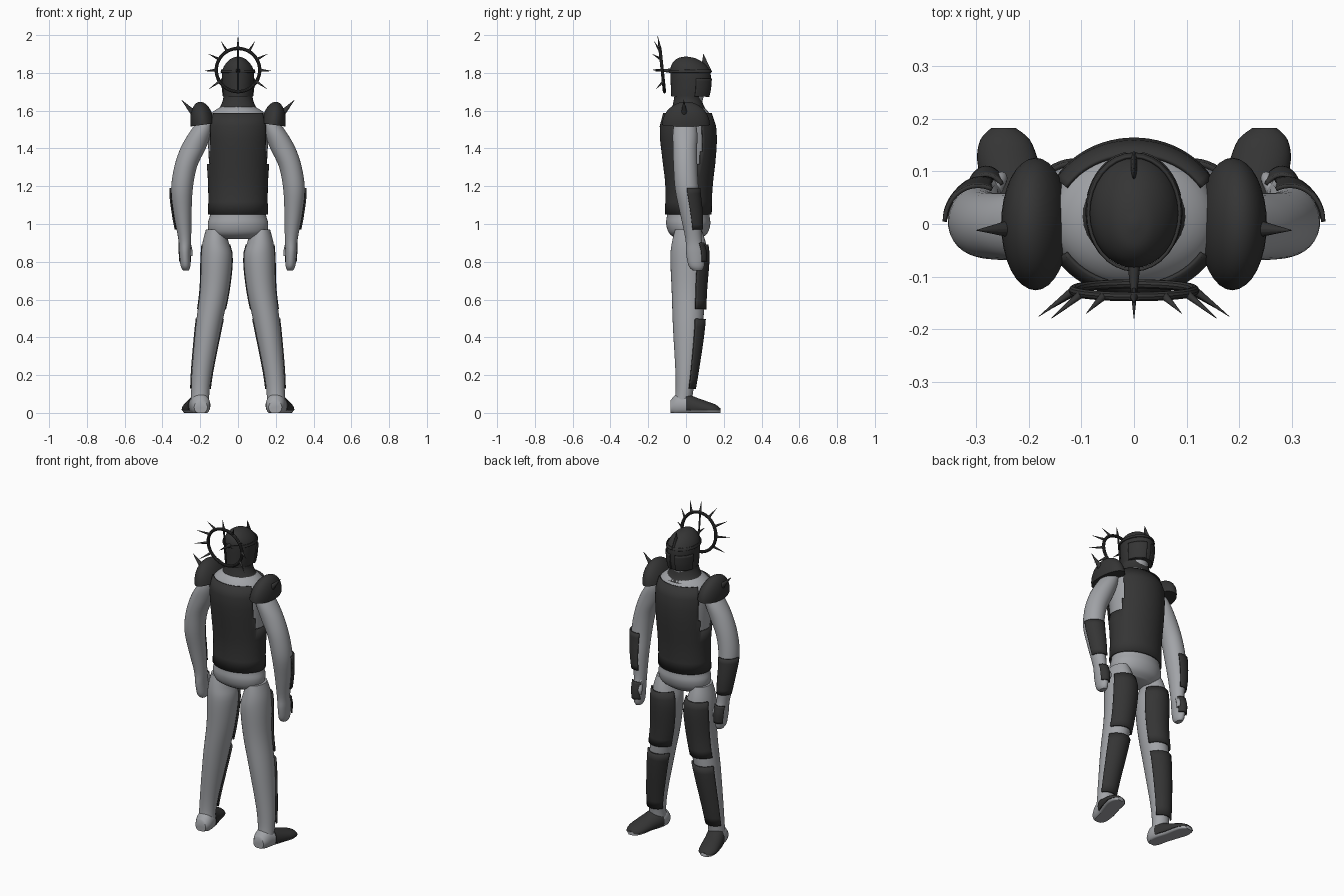
import bpy, bmesh, math
from mathutils import Vector, Matrix

if "Cube" in bpy.data.objects:
    bpy.data.objects.remove(bpy.data.objects["Cube"])


def material(name, colour):
    m = bpy.data.materials.new(name)
    m.use_nodes = True
    m.diffuse_color = colour
    m.node_tree.nodes["Principled BSDF"].inputs["Base Color"].default_value = colour
    return m


SUIT = material("light grey suit", (0.36, 0.37, 0.39, 1))
ARMOUR = material("charcoal armour", (0.035, 0.035, 0.035, 1))


def finish(name, bm, mat, mirror=False, thick=0):
    bmesh.ops.recalc_face_normals(bm, faces=bm.faces)
    me = bpy.data.meshes.new(name)
    bm.to_mesh(me)
    bm.free()
    me.materials.append(mat)
    ob = bpy.data.objects.new(name, me)
    bpy.context.collection.objects.link(ob)
    bpy.ops.object.select_all(action="DESELECT")
    ob.select_set(True)
    bpy.context.view_layer.objects.active = ob
    bpy.ops.object.shade_smooth_by_angle(angle=math.radians(45))
    if thick:
        s = ob.modifiers.new("thickness", "SOLIDIFY")
        s.thickness = thick
        s.offset = 1
    if mirror:
        ob.modifiers.new("mirror", "MIRROR")
    return ob


def sample(rings, t):
    """Smooth interpolation through a list of rings."""
    i = min(int(t), len(rings) - 2)
    f = t - i
    a, b, c, d = (rings[max(0, min(len(rings) - 1, i + k))] for k in (-1, 0, 1, 2))
    return [q + f * ((r - p) / 2 + f * (p - 2.5 * q + 2 * r - s / 2
            + f * ((s - p) / 2 + 1.5 * (q - r)))) for p, q, r, s in zip(a, b, c, d)]


def loft(rings, arc=(0, 360), sides=32, steps=4, grow=0, span=None):
    """Skin ellipses (z, x, y, rx, ry); a partial arc or z span gives an open plate."""
    full = arc[1] - arc[0] == 360
    count = (len(rings) - 1) * steps
    levels = [sample(rings, i / steps) for i in range(count + 1)]
    if span:
        # resample between two heights
        fine = [sample(rings, i / 40) for i in range((len(rings) - 1) * 40 + 1)]
        heights = [span[0] + (span[1] - span[0]) * i / 8 for i in range(9)]
        levels = [min(fine, key=lambda r: abs(r[0] - h)) for h in heights]
    bm = bmesh.new()
    rows = []
    for z, x, y, rx, ry in levels:
        row = []
        for k in range(sides if full else sides + 1):
            a = math.radians(arc[0] + (arc[1] - arc[0]) * k / sides)
            row.append(bm.verts.new((x + (rx + grow) * math.cos(a),
                                     y + (ry + grow) * math.sin(a), z)))
        rows.append(row)
    for lo, hi in zip(rows, rows[1:]):
        for k in range(sides):
            j = (k + 1) % len(lo)
            bm.faces.new((lo[k], lo[j], hi[j], hi[k]))
    if full and not span:
        bm.faces.new(rows[0])
        bm.faces.new(rows[-1])
    return bm


def spike(name, a, b, r, mirror=False, tip=0.0005, squash=1):
    a, b = Vector(a), Vector(b)
    d = b - a
    bm = bmesh.new()
    m = Matrix.Translation((a + b) / 2) @ d.to_track_quat("Z", "Y").to_matrix().to_4x4()
    bmesh.ops.create_cone(bm, cap_ends=True, segments=12, radius1=r, radius2=tip,
                          depth=d.length, matrix=m)
    for v in bm.verts:
        v.co.x *= squash
    return finish(name, bm, ARMOUR, mirror)


# Torso and pelvis
torso = [(0.92, 0, 0.015, 0.10, 0.06), (0.95, 0, 0.012, 0.148, 0.10),
         (1.0, 0, 0.012, 0.16, 0.117), (1.06, 0, 0.012, 0.147, 0.112),
         (1.2, 0, 0.016, 0.146, 0.113), (1.35, 0, 0.016, 0.155, 0.13),
         (1.48, 0, 0.012, 0.16, 0.14), (1.56, 0, 0.008, 0.155, 0.128),
         (1.6, 0, 0.008, 0.125, 0.105), (1.63, 0, 0.01, 0.07, 0.07)]
finish("torso", loft(torso, sides=48), SUIT)

# Chest and back armour, open at the sides under the arms
vest = loft(torso, sides=72, grow=0.004, span=(1.05, 1.585))
cut = []
for f in vest.faces:
    c = f.calc_center_median()
    if c.z > 1.31 and abs(c.x) > 0.142 - max(0, c.z - 1.53) * 0.4:
        cut.append(f)
bmesh.ops.delete(vest, geom=cut, context="FACES")
finish("vest", vest, ARMOUR, thick=0.008)

# Legs with thigh and shin plates
leg = [(0.03, 0.2, -0.02, 0.05, 0.05), (0.1, 0.2, -0.01, 0.048, 0.046),
       (0.22, 0.19, 0, 0.054, 0.056), (0.45, 0.157, 0.01, 0.068, 0.079),
       (0.65, 0.124, 0.012, 0.077, 0.088), (0.82, 0.113, 0.015, 0.083, 0.098),
       (0.9, 0.118, 0.015, 0.07, 0.09), (0.97, 0.12, 0.012, 0.05, 0.07)]
finish("legs", loft(leg), SUIT, True)
for name, span in (("thigh_plates", (0.55, 0.89)), ("shin_plates", (0.13, 0.5))):
    finish(name, loft(leg, (25, 155), 16, grow=0.002, span=span), ARMOUR, True, 0.01)

# Feet: lofts laid along y, flattened on the ground
foot = [(-0.083, 0.197, 0.03, 0.035, 0.035), (-0.05, 0.198, 0.04, 0.05, 0.06),
        (0, 0.205, 0.04, 0.055, 0.06), (0.06, 0.225, 0.03, 0.055, 0.045),
        (0.12, 0.24, 0.02, 0.054, 0.034), (0.16, 0.245, 0.014, 0.043, 0.024),
        (0.182, 0.248, 0.008, 0.02, 0.012)]


def lay_flat(bm, floor):
    for v in bm.verts:
        x, y, z = v.co
        v.co = (x, z, max(floor, y))
    return bm


finish("feet", lay_flat(loft(foot), 0), SUIT, True)
finish("shoe_covers", lay_flat(loft(foot[2:], grow=0.004), 0.012), ARMOUR, True)

# Arms, hands and their plates
arm = [(0.755, 0.276, 0.06, 0.016, 0.025), (0.78, 0.278, 0.055, 0.026, 0.042),
       (0.85, 0.281, 0.05, 0.03, 0.05), (0.92, 0.282, 0.04, 0.034, 0.043),
       (1.05, 0.293, 0.025, 0.047, 0.055), (1.18, 0.297, 0.005, 0.057, 0.062),
       (1.3, 0.278, -0.003, 0.06, 0.063), (1.4, 0.238, -0.005, 0.067, 0.064),
       (1.48, 0.2, -0.005, 0.06, 0.065), (1.55, 0.165, -0.005, 0.045, 0.055)]
finish("arms", loft(arm), SUIT, True)
finish("forearm_plates", loft(arm, (0, 115), 16, grow=0.002, span=(0.97, 1.19)),
       ARMOUR, True, 0.008)
finish("hand_plates", loft(arm, (35, 140), 12, grow=0.002, span=(0.8, 0.9)),
       ARMOUR, True, 0.008)
thumb = [(0.83, 0.25, 0.085, 0.008, 0.01), (0.86, 0.253, 0.085, 0.012, 0.014),
         (0.91, 0.265, 0.06, 0.012, 0.014)]
finish("thumbs", loft(thumb, sides=12), SUIT, True)

# Shoulder pads: half domes tipped outward, each with a spike
pad = bmesh.new()
bmesh.ops.create_uvsphere(pad, u_segments=32, v_segments=20, radius=1)
bmesh.ops.bisect_plane(pad, geom=pad.verts[:] + pad.edges[:] + pad.faces[:],
                       plane_co=(0, 0, 0), plane_no=(0, 0, -1), clear_outer=True)
bmesh.ops.holes_fill(pad, edges=[e for e in pad.edges if e.is_boundary])
bmesh.ops.transform(pad, verts=pad.verts, matrix=Matrix.Translation((0.187, 0, 1.525))
                    @ Matrix.Rotation(math.radians(8), 4, "Y")
                    @ Matrix.Diagonal((0.064, 0.126, 0.123, 1)))
finish("shoulder_pads", pad, ARMOUR, True)
spike("shoulder_spikes", (0.215, -0.008, 1.565), (0.3, -0.012, 1.658), 0.022, True)

# Neck, collar and helmet
neck = [(1.58, 0, 0.01, 0.07, 0.07), (1.64, 0, 0.02, 0.06, 0.065),
        (1.7, 0, 0.03, 0.06, 0.07)]
finish("neck", loft(neck), SUIT)
collar = [(1.595, 0, 0.018, 0.118, 0.1), (1.62, 0, 0.012, 0.095, 0.085),
          (1.655, 0, 0.01, 0.08, 0.075), (1.675, 0, 0.01, 0.078, 0.072)]
finish("collar", loft(collar), ARMOUR)
helmet = [(1.675, 0, 0.02, 0.076, 0.098), (1.72, 0, 0.024, 0.082, 0.104),
          (1.79, 0, 0.024, 0.086, 0.107), (1.825, 0, 0.018, 0.079, 0.1),
          (1.855, 0, 0.01, 0.06, 0.08), (1.877, 0, 0.003, 0.034, 0.048),
          (1.886, 0, 0, 0.006, 0.008)]
finish("helmet", loft(helmet), ARMOUR)
finish("brow_band", loft(helmet, grow=0.001, span=(1.8, 1.815)), ARMOUR, thick=0.006)
for name, arc in (("cheek_plates", (15, 80)),):
    finish(name, loft(helmet, arc, 16, grow=0.001, span=(1.668, 1.77)), ARMOUR, True, 0.006)
spike("forehead_crest", (0, 0.107, 1.8), (0, 0.092, 1.9), 0.032, squash=0.3)

# Halo behind the head, leaning back, with radiating spikes
CENTRE = Vector((0, -0.126, 1.815))
LEAN = Matrix.Rotation(math.radians(6), 4, "X")
bpy.ops.mesh.primitive_torus_add(major_segments=48, minor_segments=10,
                                 major_radius=0.115, minor_radius=0.009, location=CENTRE,
                                 rotation=(math.radians(96), 0, 0))
halo = bpy.context.object
halo.name = "halo_ring"
halo.data.materials.append(ARMOUR)
bpy.ops.object.shade_smooth_by_angle()


def halo_point(angle, r, back=0):
    a = math.radians(angle)
    return CENTRE + LEAN @ Vector((r * math.sin(a), -back, r * math.cos(a)))


for angle in (0, 30, 60, 90, 122):
    back = 0.005 + 0.045 * math.sin(math.radians(angle))
    spike(f"halo_spike_{angle}", halo_point(angle, 0.115), halo_point(angle, 0.181, back),
          0.008, mirror=angle > 0)
spike("halo_upright", halo_point(180, 0.115), halo_point(0, 0.115), 0.005, tip=0.005)
spike("halo_strut", (0, -0.07, 1.81), (0, -0.18, 1.818), 0.013)
